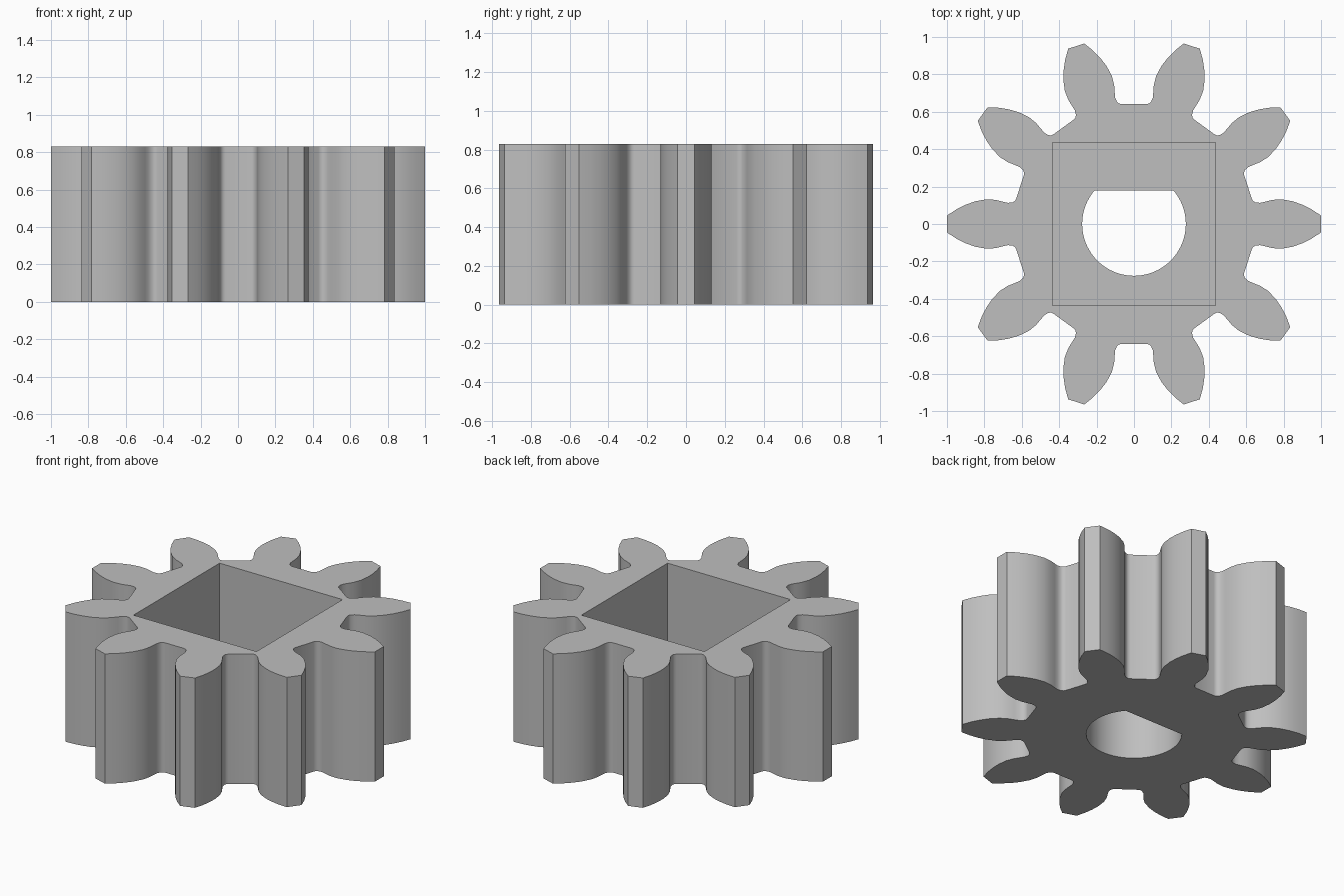
import bpy
import bmesh
from math import pi, radians, asin, cos, sin
from mathutils import Matrix, Vector

HEIGHT = 0.83
FLOOR = 0.32
TEETH = 10
BORE_RADIUS = 0.277
BORE_FLAT = 0.178
POCKET = 0.435

if "Cube" in bpy.data.objects:
    bpy.data.objects.remove(bpy.data.objects["Cube"])

grey = bpy.data.materials.new("Grey plastic")
grey.use_nodes = True
colour = (0.52, 0.52, 0.52, 1)
grey.diffuse_color = colour
grey.node_tree.nodes["Principled BSDF"].inputs["Base Color"].default_value = colour


def prism(name, outline, bottom, top):
    """Extrude a counter-clockwise outline from bottom to top."""
    bm = bmesh.new()
    face = bm.faces.new([bm.verts.new((p.x, p.y, bottom)) for p in outline])
    new = bmesh.ops.extrude_face_region(bm, geom=[face])["geom"]
    verts = [v for v in new if isinstance(v, bmesh.types.BMVert)]
    bmesh.ops.translate(bm, verts=verts, vec=(0, 0, top - bottom))
    bmesh.ops.recalc_face_normals(bm, faces=bm.faces)
    mesh = bpy.data.meshes.new(name)
    bm.to_mesh(mesh)
    bm.free()
    mesh.materials.append(grey)
    obj = bpy.data.objects.new(name, mesh)
    bpy.context.collection.objects.link(obj)
    return obj


# One tooth flank from root to tip, mirrored and repeated around the axis
flank = [Vector(p) for p in (
    (0.630, 0.135), (0.637, 0.123), (0.650, 0.115), (0.675, 0.113),
    (0.70, 0.119), (0.74, 0.129), (0.79, 0.132), (0.85, 0.121),
    (0.90, 0.103), (0.95, 0.078), (1.0, 0.045))]
tooth = [Vector((p.x, -p.y)) for p in flank] + flank[::-1]
outline = []
for i in range(TEETH):
    turn = Matrix.Rotation(2 * pi * i / TEETH, 2)
    outline += [turn @ p for p in tooth]
gear = prism("gear", outline, 0, HEIGHT)

# Square pocket open at the top
corners = [Vector((x * POCKET, y * POCKET))
           for x, y in ((-1, -1), (1, -1), (1, 1), (-1, 1))]
pocket = prism("pocket_cutter", corners, FLOOR, HEIGHT + 0.2)

# D-shaped shaft hole through the floor, flat towards the back
start = asin(BORE_FLAT / BORE_RADIUS)
sweep = pi + 2 * start
steps = 56
arc = []
for i in range(steps + 1):
    a = pi - start + sweep * i / steps
    arc.append(Vector((cos(a), sin(a))) * BORE_RADIUS)
bore = prism("bore_cutter", arc, -0.2, FLOOR + 0.1)

# Cut both openings
bpy.ops.object.select_all(action="DESELECT")
gear.select_set(True)
bpy.context.view_layer.objects.active = gear
for cutter in (pocket, bore):
    cutter.hide_render = True
    mod = gear.modifiers.new(cutter.name, "BOOLEAN")
    mod.operation = "DIFFERENCE"
    mod.solver = "EXACT"
    mod.object = cutter
    bpy.ops.object.modifier_apply(modifier=mod.name)
    bpy.data.objects.remove(cutter)

bpy.ops.object.shade_smooth_by_angle(angle=radians(35))
